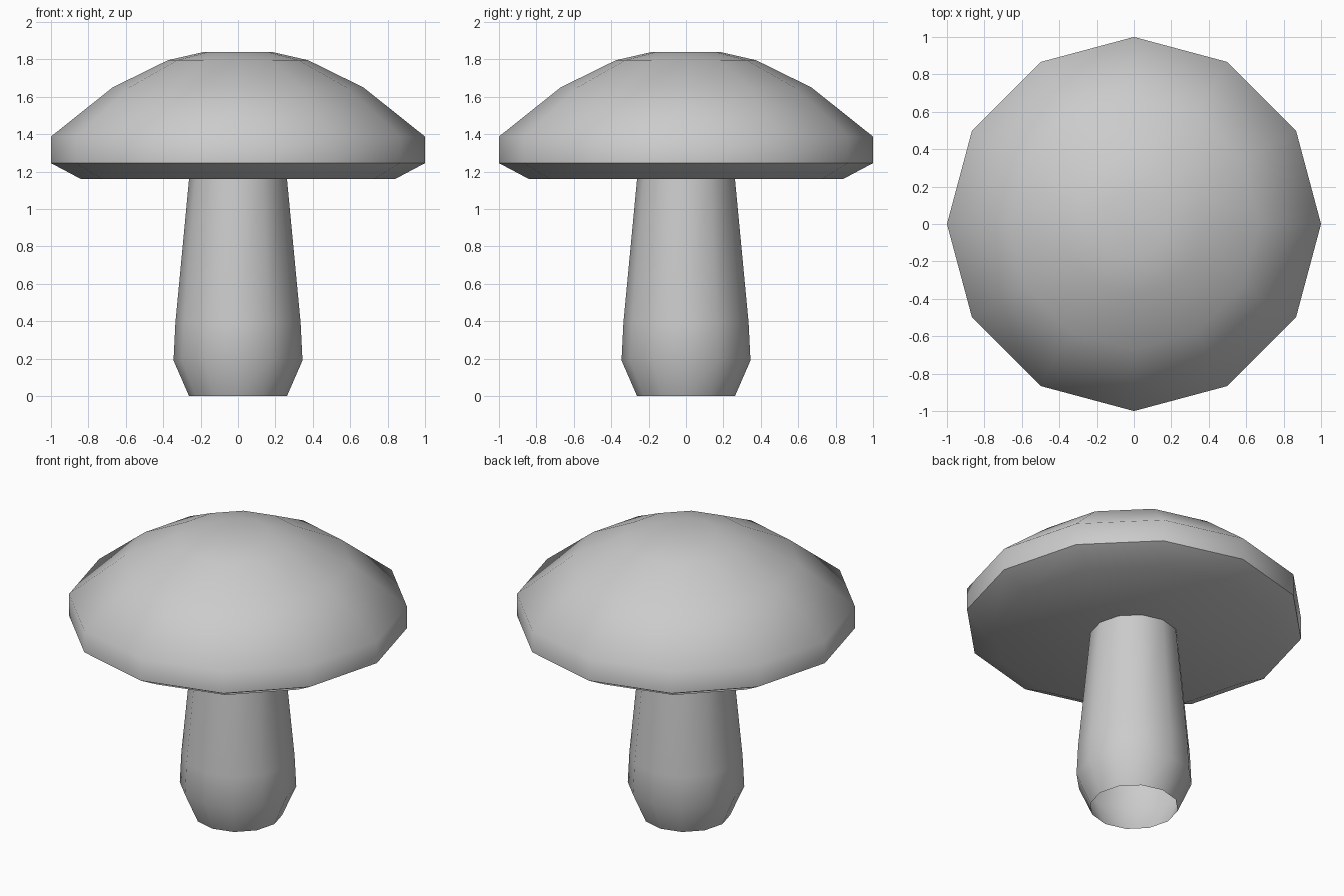
import bpy, bmesh, math

cube = bpy.data.objects.get("Cube")
if cube:
    bpy.data.objects.remove(cube, do_unlink=True)

SIDES = 12

grey = bpy.data.materials.new("plain light grey")
grey.use_nodes = True
grey.diffuse_color = (0.6, 0.6, 0.6, 1)
grey.node_tree.nodes["Principled BSDF"].inputs["Base Color"].default_value = (0.6, 0.6, 0.6, 1)


def lathe(name, profile, closed_ends):
    """Turn a (radius, height) profile, listed bottom to top, around z."""
    bm = bmesh.new()
    rings = []
    for r, z in profile:
        angles = [math.tau * i / SIDES for i in range(SIDES)]
        rings.append([bm.verts.new((r * math.cos(a), r * math.sin(a), z)) for a in angles])
    for low, high in zip(rings, rings[1:]):
        for i in range(SIDES):
            j = (i + 1) % SIDES
            bm.faces.new((low[i], low[j], high[j], high[i]))
    if closed_ends:
        bm.faces.new(rings[0][::-1])
        bm.faces.new(rings[-1])
    mesh = bpy.data.meshes.new(name)
    bm.to_mesh(mesh)
    bm.free()
    mesh.materials.append(grey)
    obj = bpy.data.objects.new(name, mesh)
    bpy.context.collection.objects.link(obj)
    bpy.ops.object.select_all(action='DESELECT')
    obj.select_set(True)
    bpy.context.view_layer.objects.active = obj
    bpy.ops.object.shade_smooth_by_angle(angle=math.radians(58))
    return obj


# Stem: open tube, swollen near the foot
lathe("stem", [(0.262, 0), (0.345, 0.19), (0.335, 0.39), (0.262, 1.16)], False)

# Cap: bevelled underside, upright rim, low dome
lathe("cap", [(0.84, 1.16), (1, 1.245), (1, 1.387), (0.67, 1.65),
              (0.375, 1.795), (0.18, 1.84)], True)
